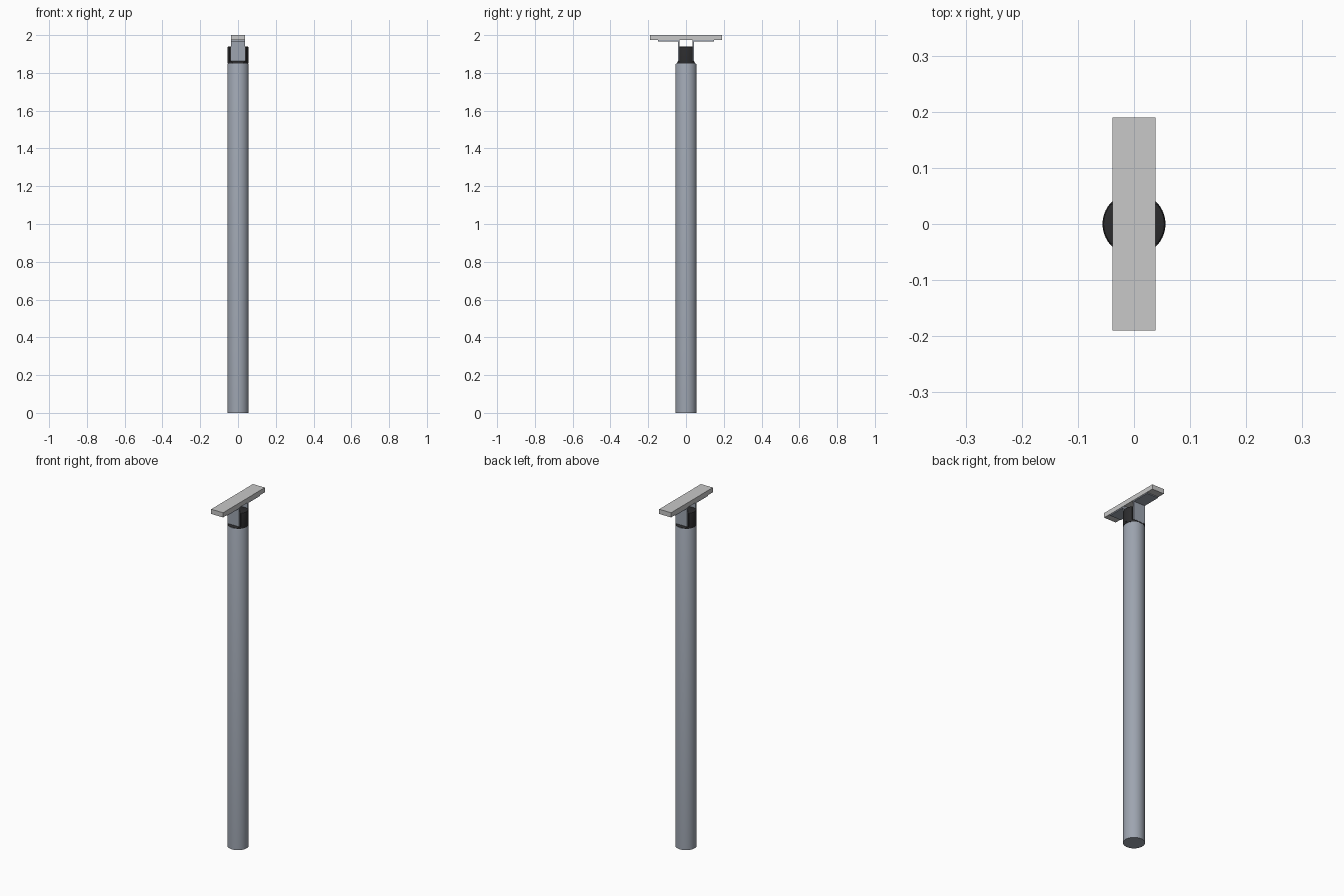
import bpy, bmesh, math

cube = bpy.data.objects.get("Cube")
if cube:
    bpy.data.objects.remove(cube, do_unlink=True)


def material(name, r, g, b):
    m = bpy.data.materials.new(name)
    m.use_nodes = True
    m.diffuse_color = (r, g, b, 1)
    m.node_tree.nodes["Principled BSDF"].inputs["Base Color"].default_value = (r, g, b, 1)
    return m


STEEL = material("blue grey steel", 0.34, 0.375, 0.435)
PALE = material("pale grey", 0.58, 0.58, 0.58)
DARK = material("dark rubber", 0.025, 0.025, 0.027)
RADIUS = 0.056


def finish(name, bm, mat, smooth=True):
    bmesh.ops.recalc_face_normals(bm, faces=bm.faces)
    mesh = bpy.data.meshes.new(name)
    bm.to_mesh(mesh)
    bm.free()
    mesh.materials.append(mat)
    obj = bpy.data.objects.new(name, mesh)
    bpy.context.collection.objects.link(obj)
    if smooth:
        bpy.ops.object.select_all(action="DESELECT")
        obj.select_set(True)
        bpy.context.view_layer.objects.active = obj
        bpy.ops.object.shade_smooth_by_angle(angle=math.radians(35))
    return obj


def stack(name, sections, mat, sides=64):
    """Loft circles (z, radius, half width in y); flats trim the sides."""
    bm = bmesh.new()
    rings = []
    for z, radius, half in sections:
        ring = []
        reach = math.asin(min(1, half / radius))
        for side in (0, math.pi):
            for i in range(sides // 2):
                a = side - reach + 2 * reach * i / (sides // 2 - (half < radius))
                ring.append(bm.verts.new((radius * math.cos(a), radius * math.sin(a), z)))
        rings.append(ring)
    for low, high in zip(rings, rings[1:]):
        for i in range(len(low)):
            j = (i + 1) % len(low)
            bm.faces.new((low[i], low[j], high[j], high[i]))
    bm.faces.new(rings[0][::-1])
    bm.faces.new(rings[-1])
    return finish(name, bm, mat)


def box(name, size, z0, z1, mat):
    bm = bmesh.new()
    bmesh.ops.create_cube(bm, size=1)
    for v in bm.verts:
        v.co = (v.co.x * size[0], v.co.y * size[1], z0 + (v.co.z + 0.5) * (z1 - z0))
    return finish(name, bm, mat, False)


# Long round post with a small chamfer at the top
stack("post", [(0, RADIUS, RADIUS), (1.843, RADIUS, RADIUS), (1.85, 0.053, 0.053)], STEEL)

# Dark cap over the post, and the flat-sided joint block rising from it
stack("post_cap", [(1.85, 0.0555, 0.048), (1.857, 0.0555, 0.046), (1.862, 0.0555, 0.042)], DARK)
stack("joint_block", [(1.858, RADIUS, 0.035), (1.932, RADIUS, 0.035),
                      (1.938, 0.054, 0.035), (1.94, 0.050, 0.035)], DARK)

# Two angle brackets: a wall beside the joint and a flange under the top plate
for name, s in (("front_bracket", -1), ("back_bracket", 1)):
    profile = [(0.035, 1.862), (0.042, 1.862), (0.042, 1.967),
               (0.147, 1.967), (0.147, 1.973), (0.035, 1.973)]
    bm = bmesh.new()
    face = bm.faces.new([bm.verts.new((-0.036, s * y, z)) for y, z in profile])
    grown = bmesh.ops.extrude_face_region(bm, geom=[face])
    for v in grown["geom"]:
        if isinstance(v, bmesh.types.BMVert):
            v.co.x = 0.036
    finish(name, bm, STEEL, False)

# Flat bar on top
box("top_plate", (0.076, 0.38), 1.973, 2.0, PALE)
